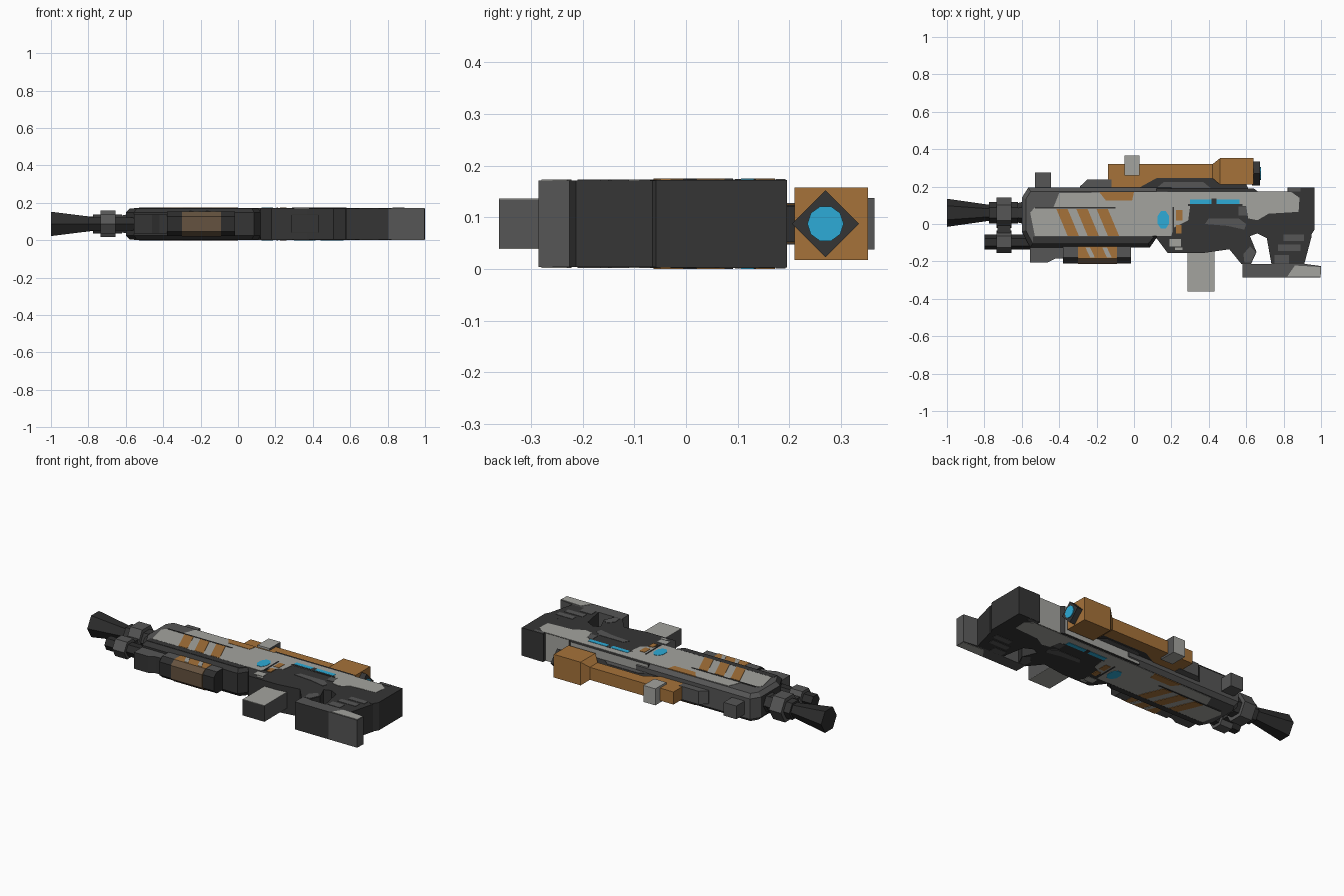
import bpy, bmesh, math

if "Cube" in bpy.data.objects:
    bpy.data.objects.remove(bpy.data.objects["Cube"])

CZ = 0.0875  # mid-plane of the thickness


def material(name, rgb):
    m = bpy.data.materials.new(name)
    m.diffuse_color = (*rgb, 1)
    m.use_nodes = True
    m.node_tree.nodes["Principled BSDF"].inputs["Base Color"].default_value = m.diffuse_color
    return m


LIGHT = material("light_grey", (0.37, 0.37, 0.345))
MID = material("mid_grey", (0.092, 0.092, 0.092))
DARK = material("dark_grey", (0.036, 0.036, 0.036))
BLACK = material("near_black", (0.026, 0.026, 0.026))
ORANGE = material("ochre", (0.38, 0.17, 0.042))
BROWN = material("brown", (0.13, 0.085, 0.05))
CYAN = material("cyan", (0.026, 0.41, 0.68))


def finish(name, bm, mats, rule=None):
    bmesh.ops.recalc_face_normals(bm, faces=bm.faces)
    if rule:
        for f in bm.faces:
            f.material_index = rule(f)
    me = bpy.data.meshes.new(name)
    bm.to_mesh(me)
    bm.free()
    for m in mats:
        me.materials.append(m)
    ob = bpy.data.objects.new(name, me)
    bpy.context.collection.objects.link(ob)
    return ob


def add_prism(bm, pts, vec):
    f = bm.faces.new([bm.verts.new(p) for p in pts])
    r = bmesh.ops.extrude_face_region(bm, geom=[f])
    bmesh.ops.translate(bm, vec=vec, verts=[v for v in r["geom"] if isinstance(v, bmesh.types.BMVert)])


def prism(name, outline, half, mats, rule=None, chamfer=0):
    """Outline in x/y, extruded evenly about the mid-plane."""
    bm = bmesh.new()
    add_prism(bm, [(x, y, CZ - half) for x, y in outline], (0, 0, 2 * half))
    if chamfer:
        edges = [e for e in bm.edges if abs(e.verts[0].co.z - e.verts[1].co.z) < 1e-5]
        bmesh.ops.bevel(bm, geom=edges, offset=chamfer, segments=1, affect='EDGES')
    return finish(name, bm, mats, rule)


def rect(x0, x1, y0, y1, slant=0):
    return [(x0 + slant, y0), (x1 + slant, y0), (x1, y1), (x0, y1)]


def box(name, x0, x1, y0, y1, half, mats, rule=None):
    return prism(name, rect(x0, x1, y0, y1), half, mats, rule)


def paint(name, outlines, mat, level=1, half=0.0835):
    """Thin plates on both broad sides."""
    bm = bmesh.new()
    t = 0.002 * level
    for o in outlines:
        for s in (1, -1):
            add_prism(bm, [(x, y, CZ + s * (half - 0.001)) for x, y in o], (0, 0, s * (t + 0.001)))
    return finish(name, bm, [mat])


def loft(name, rings, mats, rule=None):
    """Closed skin through equal-sized rings of points."""
    bm = bmesh.new()
    vs = [[bm.verts.new(p) for p in r] for r in rings]
    n = len(vs[0])
    for a, b in zip(vs, vs[1:]):
        for i in range(n):
            bm.faces.new((a[i], a[(i + 1) % n], b[(i + 1) % n], b[i]))
    bm.faces.new(vs[0])
    bm.faces.new(vs[-1])
    return finish(name, bm, mats, rule)


def tube(name, y, stations, mat, n=6):
    """Faceted tube along x with a corner facing +y."""
    loft(name, [[(x, y + r * math.cos(2 * math.pi * i / n), CZ + r * math.sin(2 * math.pi * i / n))
                 for i in range(n)] for x, r in stations], [mat])


# Barrel and lower tube
tube("barrel", 0.06, [(-1, 0.075), (-0.79, 0.045), (-0.55, 0.045)], BLACK)
tube("barrel_ring", 0.06, [(-0.775, 0.058), (-0.62, 0.058)], DARK)
tube("barrel_collar", 0.06, [(-0.735, 0.082), (-0.655, 0.082)], MID)
tube("barrel_base", 0.06, [(-0.63, 0.05), (-0.58, 0.062)], DARK)
tube("lower_tube", -0.097, [(-0.80, 0.04), (-0.5, 0.04)], BLACK)
tube("lower_collar", -0.095, [(-0.735, 0.06), (-0.655, 0.06)], MID)
box("collar_bracket", -0.73, -0.66, -0.08, 0.02, 0.025, [DARK])

# Front housing with chamfered rims
prism("front_housing", [(-0.60, 0.14), (-0.565, 0.195), (0.2, 0.195), (0.2, -0.075), (0.12, -0.075),
                        (0.085, -0.125), (-0.555, -0.125), (-0.60, -0.04)], 0.0835, [MID, DARK],
      lambda f: int(f.normal.y < -0.1 or f.normal.x < -0.9), chamfer=0.022)
prism("lower_front_block", [(-0.555, -0.08), (-0.555, -0.205), (-0.46, -0.205), (-0.42, -0.185),
                            (-0.36, -0.185), (-0.36, -0.08)], 0.05, [MID, DARK],
      lambda f: int(f.normal.y < -0.1))
prism("top_ramp", [(-0.29, 0.18), (-0.29, 0.20), (-0.25, 0.237), (-0.12, 0.237), (-0.12, 0.18)], 0.04, [MID])
box("front_sight", -0.53, -0.445, 0.18, 0.275, 0.04, [MID])


# Fore grip with ochre band
def grip(name, x0, x1, g, mats, rule=None):
    sec = [(-0.1, -0.065), (-0.18, -0.065), (-0.21, -0.04), (-0.21, 0.04), (-0.18, 0.065), (-0.1, 0.065)]
    loft(name, [[(x, y * g, CZ + z * g) for y, z in sec] for x in (x0, x1)], mats, rule)


grip("fore_grip", -0.38, -0.015, 1, [BLACK, MID], lambda f: int(abs(f.normal.z) > 0.9))
grip("fore_grip_band", -0.30, -0.09, 1.02, [ORANGE, BROWN], lambda f: int(f.normal.y < -0.1))
paint("fore_grip_stripes", [rect(x, x + 0.025, -0.178, -0.125, 0.025) for x in (-0.26, -0.17)],
      LIGHT, half=0.0665)

# Receiver and thumb-hole stock
prism("receiver", [(0.12, -0.075), (0.18, -0.155), (0.37, -0.155), (0.51, -0.135), (0.575, -0.215),
                   (0.625, -0.215), (0.655, -0.15), (0.62, -0.065), (0.66, -0.05), (0.71, -0.075),
                   (0.735, -0.215), (0.91, -0.215), (0.95, -0.065), (0.90, 0.05), (0.86, 0.175),
                   (0.66, 0.175), (0.64, 0.19), (0.12, 0.19)], 0.0835, [DARK, LIGHT],
      lambda f: int(f.normal.y > 0.9 and f.calc_center_median().y > 0.1))
prism("stock_pad", [(0.82, 0.195), (0.965, 0.195), (0.965, -0.03), (0.94, -0.07), (0.88, -0.03),
                    (0.82, 0.06)], 0.0845, [DARK])
box("stock_foot_front", 0.58, 0.805, -0.285, -0.213, 0.0835, [MID, DARK], lambda f: int(f.normal.y < -0.5))
prism("stock_foot_rear", [(0.80, -0.285), (0.998, -0.285), (1.0, -0.225), (0.91, -0.213), (0.80, -0.213)],
      0.0835, [MID])

# Magazine
box("magazine", 0.285, 0.43, -0.362, -0.12, 0.047, [MID, DARK], lambda f: int(f.normal.y < -0.5))
paint("magazine_cheeks", [rect(0.285, 0.43, -0.362, -0.13)], LIGHT, half=0.047)

# Optic: body, riser, clamp and lens
sections = [(-0.14, .19, .32, .038), (0.02, .19, .32, .038), (.12, .245, .32, .038),
            (.42, .245, .32, .038), (.46, .21, .352, .07), (.64, .21, .352, .07)]
loft("optic_body", [[(x, a, CZ - h), (x, b, CZ - h), (x, b, CZ + h), (x, a, CZ + h)]
                    for x, a, b, h in sections], [ORANGE])
prism("optic_riser", [(0.0, 0.17), (0.0, 0.2), (0.12, 0.247), (0.42, 0.247), (0.47, 0.212), (0.60, 0.212),
                      (0.62, 0.17)], 0.034, [DARK])
paint("optic_riser_panel", [[(0.12, 0.192), (0.16, 0.225), (0.37, 0.225), (0.41, 0.192)]], MID, half=0.034)
box("optic_clamp", -0.05, 0.03, 0.26, 0.365, 0.05, [LIGHT, MID], lambda f: int(f.normal.x > 0.5))
tube("eyepiece", 0.27, [(0.63, 0.065), (0.674, 0.065)], DARK, 4)
tube("lens", 0.27, [(0.67, 0.035), (0.678, 0.035)], CYAN, 10)

# Painted panels on both sides
paint("side_panel", [[(-0.555, 0.06), (-0.53, 0.09), (-0.43, 0.09), (-0.40, 0.165), (0.18, 0.172),
                      (0.84, 0.172), (0.885, 0.14), (0.88, 0.065), (0.72, 0.055), (0.66, 0.02),
                      (0.61, 0.03), (0.60, 0.095), (0.30, 0.095), (0.29, 0.02), (0.21, -0.02),
                      (0.2, -0.065), (-0.53, -0.065)]], LIGHT)
paint("lower_trim", [[(-0.54, -0.066), (0.11, -0.066), (0.08, -0.102), (-0.54, -0.102)]], DARK)
paint("panel_groove", [rect(-0.53, -0.1, 0.083, 0.091), rect(0.205, 0.213, -0.05, 0.09)], DARK, 2)
paint("slanted_stripes", [rect(x, x + 0.06, -0.063, 0.08, 0.06) for x in (-0.415, -0.308, -0.2)], ORANGE, 2)
paint("optic_mount_patch", [[(-0.185, 0.17), (-0.15, 0.125), (-0.01, 0.125), (0.0, 0.172)]], ORANGE, 2)
paint("round_light", [[(0.157 + 0.034 * math.cos(a), 0.022 + 0.05 * math.sin(a))
                       for a in [math.pi * (i + .5) / 4 for i in range(8)]]], CYAN, 2)
paint("ochre_latch", [rect(0.225, 0.26, 0.02, 0.075), rect(0.225, 0.255, -0.05, -0.005)], ORANGE, 2)
paint("light_strip_frame", [rect(0.29, 0.58, 0.095, 0.106), rect(0.415, 0.44, 0.106, 0.135)], DARK, 1.5)
paint("light_strip", [rect(0.30, 0.415, 0.106, 0.132), rect(0.44, 0.565, 0.106, 0.132)], CYAN, 2)
paint("guard_chips", [rect(0.19, 0.25, -0.12, -0.08), rect(0.22, 0.26, -0.14, -0.125)], LIGHT)
paint("receiver_patch", [[(0.40, 0.03), (0.56, 0.03), (0.60, 0.0), (0.59, -0.03), (0.50, -0.01), (0.38, 0.0)],
                         [(0.59, -0.205), (0.625, -0.205), (0.65, -0.15), (0.62, -0.12), (0.585, -0.16)],
                         rect(0.56, 0.605, 0.045, 0.094)], MID)
paint("stock_patches", [rect(0.80, 0.91, -0.09, -0.055), rect(0.77, 0.89, -0.145, -0.11),
                        rect(0.75, 0.83, -0.21, -0.165)], MID)
paint("stock_corner_patch", [rect(0.825, 0.89, 0.173, 0.193)], MID, 1, 0.0845)
paint("stock_foot_patch", [[(0.82, -0.28), (0.996, -0.28), (0.996, -0.23), (0.86, -0.222)]], LIGHT)
